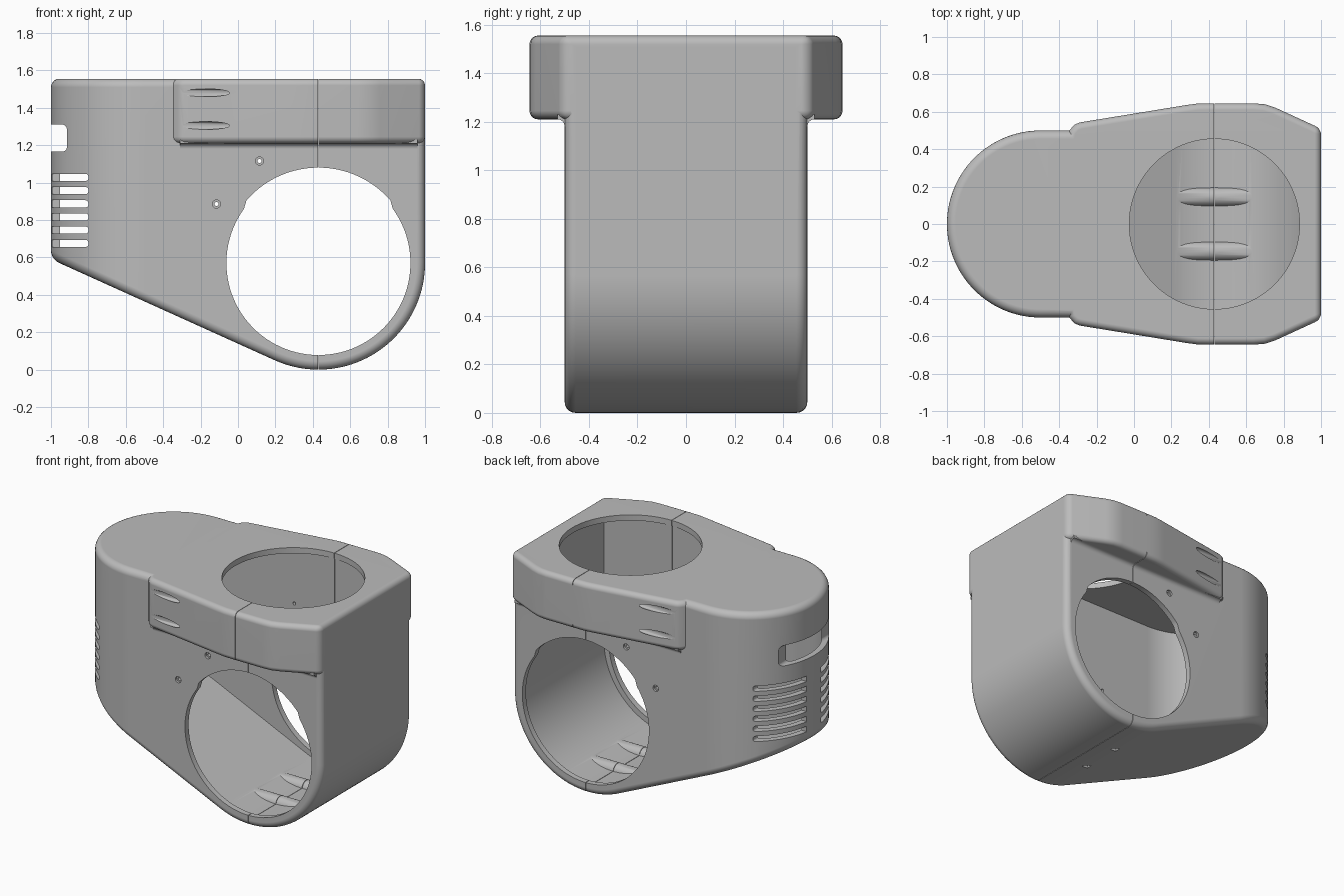
import bpy, bmesh
from math import sin, cos, pi, radians, tan
from mathutils import Matrix

cube = bpy.data.objects.get("Cube")
if cube:
    bpy.data.objects.remove(cube, do_unlink=True)

grey = bpy.data.materials.new("plain grey")
grey.use_nodes = True
COLOUR = (0.5, 0.5, 0.5, 1)
grey.diffuse_color = COLOUR
grey.node_tree.nodes["Principled BSDF"].inputs["Base Color"].default_value = COLOUR

SEAM, AXIS_Z, TOP, WALL = 0.43, 0.57, 1.555, 0.04


def finish(bm, name):
    bmesh.ops.recalc_face_normals(bm, faces=bm.faces)
    mesh = bpy.data.meshes.new(name)
    bm.to_mesh(mesh)
    bm.free()
    mesh.materials.append(grey)
    obj = bpy.data.objects.new(name, mesh)
    bpy.context.collection.objects.link(obj)
    return obj


def prism(name, points, lo, hi, axis):
    """Extrude a 2D outline along z (x, y points), y (x, z points) or x (y, z points)."""
    place = {"z": lambda a, b, c: (a, b, c), "y": lambda a, b, c: (a, c, b),
             "x": lambda a, b, c: (c, a, b)}[axis]
    bm = bmesh.new()
    ends = [[bm.verts.new(place(a, b, c)) for a, b in points] for c in (lo, hi)]
    bm.faces.new(ends[0])
    bm.faces.new(ends[1])
    n = len(points)
    for i in range(n):
        j = (i + 1) % n
        bm.faces.new((ends[0][i], ends[0][j], ends[1][j], ends[1][i]))
    return finish(bm, name)


def arc(cx, cy, r, start, end, n):
    angles = [radians(start + (end - start) * i / n) for i in range(n + 1)]
    return [(cx + r * cos(a), cy + r * sin(a)) for a in angles]


def circle(cx, cy, r, n):
    return arc(cx, cy, r, 0, 360, n)[:-1]


def rounded_box(x0, x1, z0, z1, r):
    pts = []
    for cx, cz, a in ((x1 - r, z1 - r, 0), (x0 + r, z1 - r, 90),
                      (x0 + r, z0 + r, 180), (x1 - r, z0 + r, 270)):
        pts += arc(cx, cz, r, a, a + 90, 6)
    return pts


def apply(obj, mod):
    bpy.context.view_layer.objects.active = obj
    bpy.ops.object.modifier_apply(modifier=mod.name)


def combine(obj, tool, operation="DIFFERENCE"):
    mod = obj.modifiers.new("combine", "BOOLEAN")
    mod.operation, mod.solver, mod.object = operation, "EXACT", tool
    apply(obj, mod)
    bpy.data.objects.remove(tool, do_unlink=True)


def bevel(obj, width):
    mod = obj.modifiers.new("round", "BEVEL")
    mod.width, mod.segments = width, 5
    mod.limit_method, mod.angle_limit = "ANGLE", radians(40)
    mod.use_clamp_overlap = False
    apply(obj, mod)


def hull(name, inset):
    """Side profile crossed with the round-ended plan, shrunk by inset."""
    slope = 24.3
    curve = arc(SEAM, AXIS_Z, 0.57 - inset, -90 - slope, 0, 40)
    x, z = curve[0]
    left = -1.2
    side = [(left, z + (x - left) * tan(radians(slope)))] + curve
    side += [(1 - inset, TOP - inset), (left, TOP - inset)]
    r = 0.5 - inset
    plan = arc(-0.5, 0, r, 90, 270, 64) + [(1.2, -r), (1.2, r)]
    body = prism(name, side, -0.8, 0.8, "y")
    combine(body, prism("plan", plan, -0.2, 1.8, "z"), "INTERSECT")
    return body


# Rounded outer body
shell = hull("housing_shell", 0)
bevel(shell, 0.045)

# Widened collar around the top
edge = [(-0.40, 0.3), (-0.345, 0.5), (-0.32, 0.53), (-0.29, 0.543), (0.28, 0.636),
        (0.34, 0.644), (0.40, 0.645), (0.64, 0.645), (0.70, 0.64), (0.76, 0.62), (1, 0.51)]
collar = prism("collar", edge + [(x, -y) for x, y in reversed(edge)], 1.21, TOP, "z")
bevel(collar, 0.035)
combine(shell, collar, "UNION")

# Concave fillet under the collar
for side in (-1, 1):
    fillet = [(0.48, 1.23), (0.48, 1.18)] + arc(0.53, 1.18, 0.03, 180, 90, 6) + [(0.53, 1.23)]
    combine(shell, prism("fillet", [(side * y, z) for y, z in fillet], -0.31, 0.96, "x"), "UNION")

# Hollow interior
combine(shell, hull("cavity", WALL))

# Screw bosses on the floor and their recesses underneath
for y in (-0.145, 0.145):
    boss = prism("boss", circle(y, 0.03, 0.05, 32), 0.2, 0.66, "x")
    envelope = prism("envelope", circle(SEAM, AXIS_Z, 0.55, 96), -0.4, 0.4, "y")
    combine(boss, envelope, "INTERSECT")
    combine(shell, boss, "UNION")
    combine(shell, prism("recess", circle(y, 0.033, 0.022, 24), 0.26, 0.36, "x"))

# Round opening on top and the large cross opening, slightly taller above
combine(shell, prism("top_opening", circle(SEAM, 0, 0.455, 96), 1.4, 1.7, "z"))
opening = arc(SEAM, AXIS_Z, 0.51, 41, 139, 32) + arc(SEAM, AXIS_Z, 0.492, 144, 396, 72)
combine(shell, prism("cross_opening", opening, -0.8, 0.8, "y"))

# Window in the round end
combine(shell, prism("window", rounded_box(-1.2, -0.915, 1.165, 1.31, 0.025), -0.5, 0.5, "y"))

# Vent slots on both sides of the round end
for i in range(6):
    z = 0.675 + i * 0.0705
    for lo, hi in ((-0.7, -0.08), (0.08, 0.7)):
        slot = rounded_box(-1.2, -0.8, z - 0.019, z + 0.019, 0.015)
        combine(shell, prism("vent", slot, lo, hi, "y"))

# Screw channels in the collar
for side in (-1, 1):
    for z in (1.305, 1.48):
        combine(shell, prism("channel", circle(side * 0.562, z, 0.021, 24), -0.4, 0, "x"))

# Countersunk pin holes through both sides
for x, z in ((0.115, 1.115), (-0.115, 0.885)):
    combine(shell, prism("pin_hole", circle(x, z, 0.011, 20), -0.6, 0.6, "y"))
    for lo, hi in ((-0.6, -0.485), (0.485, 0.6)):
        combine(shell, prism("countersink", circle(x, z, 0.022, 20), lo, hi, "y"))

# Fine parting line between the two halves
seam = [(SEAM - 0.0015, -1), (SEAM + 0.0015, -1), (SEAM + 0.0015, 1), (SEAM - 0.0015, 1)]
combine(shell, prism("seam", seam, -0.5, 2, "z"))

# Smooth shading with crisp cut edges
bpy.ops.object.select_all(action="DESELECT")
shell.select_set(True)
bpy.context.view_layer.objects.active = shell
bpy.ops.object.shade_smooth_by_angle(angle=radians(30))
normals = shell.modifiers.new("even_shading", "WEIGHTED_NORMAL")
normals.keep_sharp = True
